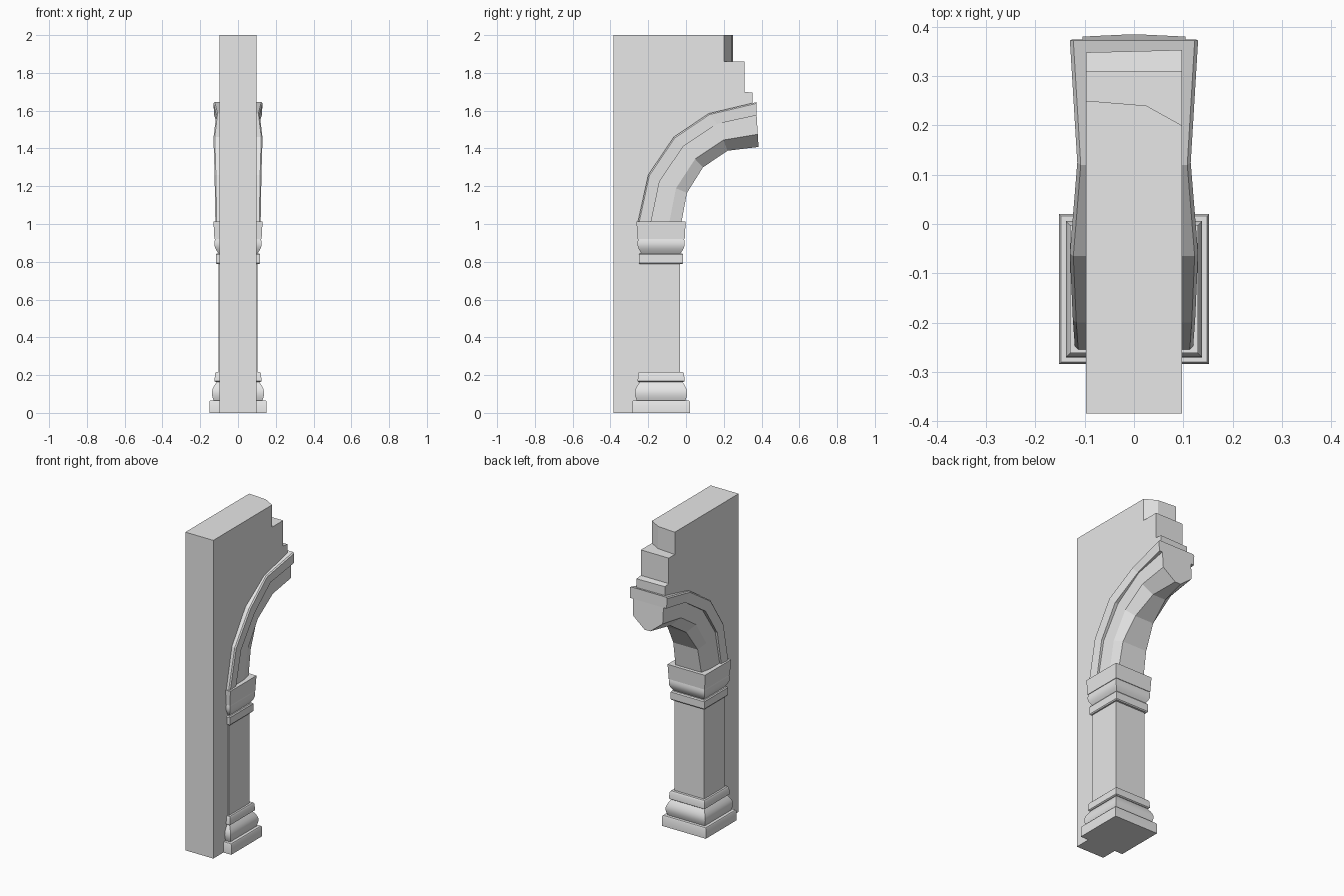
import bpy
import bmesh
import math

cube = bpy.data.objects.get("Cube")
if cube:
    bpy.data.objects.remove(cube, do_unlink=True)

stone = bpy.data.materials.new("grey stone")
stone.use_nodes = True
stone.diffuse_color = (0.8, 0.8, 0.8, 1)
stone.node_tree.nodes["Principled BSDF"].inputs["Base Color"].default_value = (0.8, 0.8, 0.8, 1)


def loft(name, sections, smooth=None):
    """Skin a row of closed sections and cap both ends."""
    bm = bmesh.new()
    rings = [[bm.verts.new(p) for p in s] for s in sections]
    n = len(rings[0])
    for a, b in zip(rings, rings[1:]):
        for i in range(n):
            j = (i + 1) % n
            bm.faces.new((a[i], a[j], b[j], b[i]))
    bm.faces.new(rings[0][::-1])
    bm.faces.new(rings[-1])
    bmesh.ops.recalc_face_normals(bm, faces=bm.faces)
    mesh = bpy.data.meshes.new(name)
    bm.to_mesh(mesh)
    bm.free()
    mesh.materials.append(stone)
    obj = bpy.data.objects.new(name, mesh)
    bpy.context.collection.objects.link(obj)
    if smooth:
        bpy.ops.object.select_all(action="DESELECT")
        obj.select_set(True)
        bpy.context.view_layer.objects.active = obj
        bpy.ops.object.shade_smooth_by_angle(angle=math.radians(smooth))
    return obj


def square_stack(name, profile, y=-0.132):
    """Square moulding from (half width, height) pairs."""
    corners = ((-1, -1), (1, -1), (1, 1), (-1, 1))
    loft(name, [[(sx * h, y + sy * h, z) for sx, sy in corners] for h, z in profile], 35)


def bulge(bottom, top, z0, z1, swell, steps=8):
    """Rounded moulding profile between two heights."""
    return [(bottom + (top - bottom) * t + swell * math.sin(math.pi * t), z0 + (z1 - z0) * t)
            for t in (i / steps for i in range(steps + 1))]


# Wall slab with the broken, stepped rear edge
def wall_section(x, break_y, ledge_y):
    outline = [(-0.384, 0), (-0.13, 0), (-0.13, 1.0), (-0.09, 1.2), (0.03, 1.37),
               (0.18, 1.47), (ledge_y, 1.51), (ledge_y, 1.695), (0.31, 1.7),
               (0.31, 1.86), (break_y, 1.86), (break_y, 2), (-0.384, 2)]
    return [(x, y, z) for y, z in outline]


loft("wall", [wall_section(-0.097, 0.25, 0.348),
              wall_section(0.025, 0.24, 0.351),
              wall_section(0.097, 0.20, 0.353)])

# Column base
square_stack("plinth", [(0.152, 0), (0.152, 0.06), (0.148, 0.066)])
square_stack("base_torus", bulge(0.129, 0.112, 0.066, 0.165, 0.017))
square_stack("base_ring", [(0.117, 0.163), (0.124, 0.168), (0.122, 0.208), (0.116, 0.217)])

# Column shaft
square_stack("shaft", [(0.104, 0.2), (0.104, 0.82)], -0.136)

# Capital
square_stack("neck_ring", [(0.112, 0.787), (0.117, 0.793), (0.117, 0.838), (0.112, 0.845)])
square_stack("capital_bulge", bulge(0.104, 0.121, 0.845, 0.922, 0.011))
square_stack("capital_block", [(0.125, 0.92), (0.13, 1.013)])

# Arch stations, each as (y, z) on the outer, middle and inner curves
outer = [(-0.255, 1.01), (-0.2, 1.26), (-0.065, 1.46), (0.12, 1.585), (0.372, 1.645)]
middle = [(-0.185, 1.01), (-0.14, 1.225), (-0.015, 1.41), (0.165, 1.53), (0.374, 1.575)]
inner = [(-0.024, 1.01), (0.005, 1.165), (0.09, 1.3), (0.22, 1.388), (0.384, 1.408)]
hood_width = [0.12, 0.124, 0.13, 0.115, 0.13]
soffit_width = [0.09, 0.085, 0.065, 0.045, 0.02]


def arch_section(half):
    """Mirror (x, (y, z)) points into a closed section."""
    return [(x, *p) for x, p in half] + [(-x, *p) for x, p in reversed(half)]


def mix(a, b, t):
    return tuple(u + (v - u) * t for u, v in zip(a, b))


# Projecting hood moulding
loft("arch_hood", [arch_section([(w - 0.007, o), (w, mix(o, m, 0.1)), (w - 0.004, m)])
                   for o, m, w in zip(outer, middle, hood_width)])

# Arch ribs with a chamfered underside
loft("arch_body", [arch_section([(0.105, m), (0.104, mix(m, i, 0.6)), (s, i)])
                   for m, i, s in zip(middle, inner, soffit_width)])
